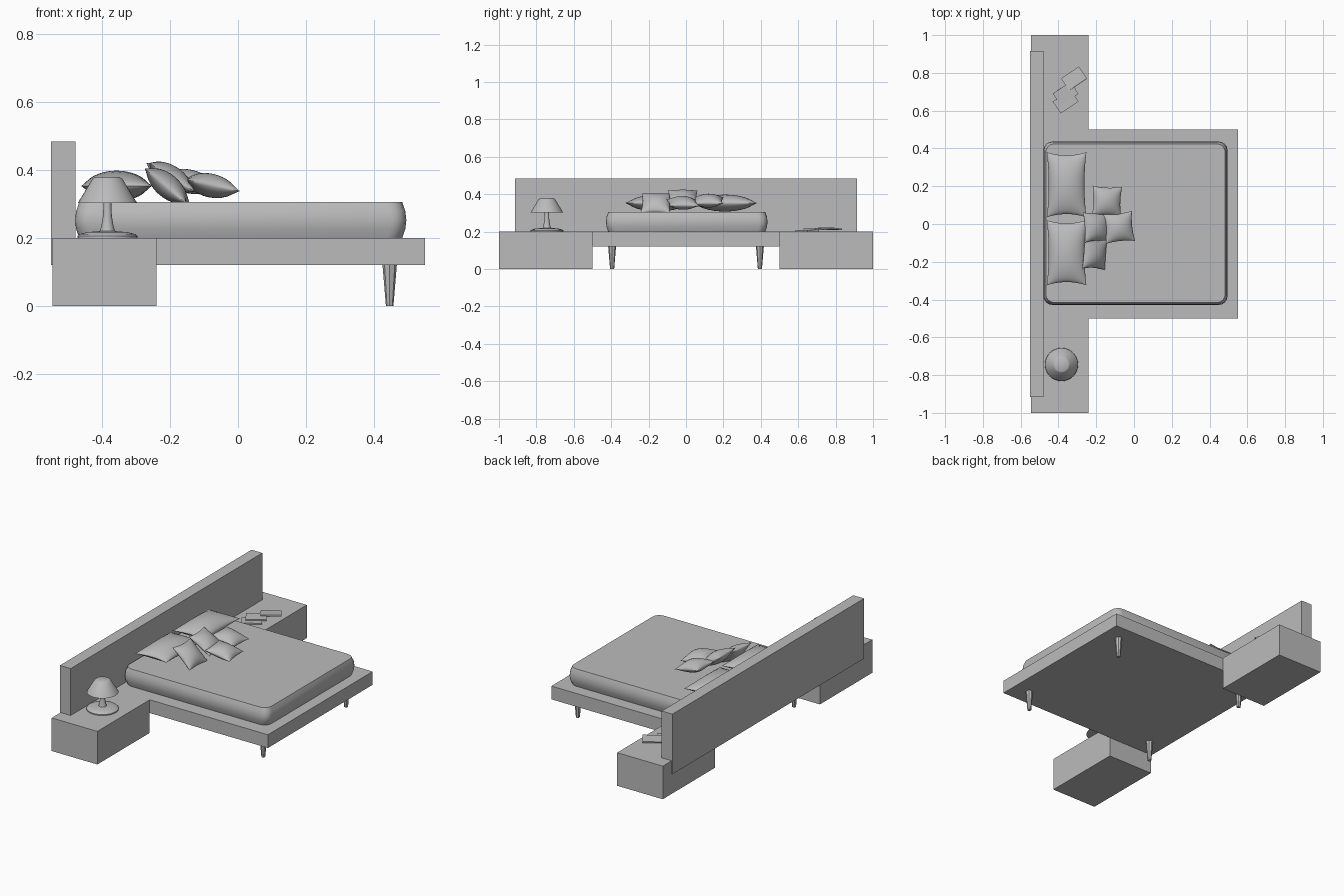
import bpy, bmesh, math
from mathutils import Matrix, Euler

cube = bpy.data.objects.get("Cube")
if cube:
    bpy.data.objects.remove(cube, do_unlink=True)

GREY = (0.5, 0.5, 0.5, 1.0)
grey = bpy.data.materials.new("plain_grey")
grey.use_nodes = True
grey.diffuse_color = GREY
grey.node_tree.nodes["Principled BSDF"].inputs["Base Color"].default_value = GREY


def finish(name, bm, smooth=None):
    """Turn a bmesh into a named object, smooth below the given angle."""
    bmesh.ops.recalc_face_normals(bm, faces=bm.faces)
    mesh = bpy.data.meshes.new(name)
    bm.to_mesh(mesh)
    bm.free()
    mesh.materials.append(grey)
    obj = bpy.data.objects.new(name, mesh)
    bpy.context.collection.objects.link(obj)
    if smooth:
        bpy.ops.object.select_all(action='DESELECT')
        obj.select_set(True)
        bpy.context.view_layer.objects.active = obj
        bpy.ops.object.shade_smooth_by_angle(angle=math.radians(smooth))
    return obj


def box(name, x, y, z):
    """Box given by its (low, high) range on each axis."""
    bm = bmesh.new()
    bmesh.ops.create_cube(bm, size=1)
    for v in bm.verts:
        v.co = [r[0] if c < 0 else r[1] for c, r in zip(v.co, (x, y, z))]
    return finish(name, bm)


def loft(name, rings, smooth=None):
    """Skin a stack of equal-length rings and cap both ends."""
    bm = bmesh.new()
    loops = [[bm.verts.new(p) for p in ring] for ring in rings]
    n = len(loops[0])
    for a, b in zip(loops, loops[1:]):
        for i in range(n):
            j = (i + 1) % n
            bm.faces.new((a[i], a[j], b[j], b[i]))
    bm.faces.new(loops[0])
    bm.faces.new(loops[-1])
    return finish(name, bm, smooth)


def turned(name, centre, profile, sides, smooth=None):
    """Round part from (radius, height) pairs."""
    turn = [math.tau * i / sides for i in range(sides)]
    return loft(name, [[(centre[0] + r * math.cos(a), centre[1] + r * math.sin(a), z)
                        for a in turn] for r, z in profile], smooth)


def pillow(name, size, centre, tilt=(0, 0, 0), pinch=0.1, n=16):
    """Two domed sheets joined at a pinched seam."""
    bm = bmesh.new()
    for side in (1, -1):
        grid = []
        for i in range(n + 1):
            row = []
            for j in range(n + 1):
                u = -math.cos(math.pi * i / n)
                v = -math.cos(math.pi * j / n)
                dome = max(0, (1 - u * u) * (1 - v * v)) ** 0.6
                row.append(bm.verts.new((
                    size[0] / 2 * u * (1 - pinch * (1 - v * v)),
                    size[1] / 2 * v * (1 - pinch * (1 - u * u)),
                    side * size[2] / 2 * dome)))
            grid.append(row)
        for i in range(n):
            for j in range(n):
                bm.faces.new((grid[i][j], grid[i + 1][j],
                              grid[i + 1][j + 1], grid[i][j + 1]))
    bmesh.ops.remove_doubles(bm, verts=bm.verts, dist=1e-5)
    turn = Euler([math.radians(a) for a in tilt]).to_matrix().to_4x4()
    bm.transform(Matrix.Translation(centre) @ turn)
    return finish(name, bm, 50)


# Bed frame, headboard and nightstands
box("bed_base", (-0.55, 0.55), (-0.5, 0.5), (0.12, 0.2))
box("headboard", (-0.55, -0.478), (-0.915, 0.915), (0.12, 0.483))
box("right_nightstand", (-0.545, -0.24), (-1, -0.5), (0, 0.2))
box("left_nightstand", (-0.545, -0.24), (0.5, 1), (0, 0.2))

# Tapered legs
for end, x in (("head", -0.446), ("foot", 0.446)):
    for side, y in (("right", -0.395), ("left", 0.395)):
        turned(f"{end}_{side}_leg", (x, y), [(0.011, 0), (0.021, 0.12)], 8)


# Mattress with rounded corners and bulging sides
def rounded_ring(inset, z, radius=0.045, steps=4):
    ring = []
    hx, hy = 0.487 - inset, 0.432 - inset
    for k, (sx, sy) in enumerate(((1, 1), (-1, 1), (-1, -1), (1, -1))):
        for s in range(steps + 1):
            a = math.pi / 2 * (k + s / steps)
            ring.append((0.008 + sx * (hx - radius) + radius * math.cos(a),
                         0.004 + sy * (hy - radius) + radius * math.sin(a), z))
    return ring


loft("mattress", [rounded_ring(i, z) for i, z in (
    (0.012, 0.2), (0.003, 0.226), (0, 0.252), (0.003, 0.279), (0.012, 0.305))], 35)

# Sleeping pillows
pillow("left_pillow", (0.21, 0.345, 0.09), (-0.357, 0.208, 0.353))
pillow("right_pillow", (0.21, 0.345, 0.09), (-0.357, -0.152, 0.353))

# Throw cushions
cushion = (0.16, 0.16, 0.07)
pillow("left_cushion", cushion, (-0.143, 0.12, 0.366), (0, 12, -2))
pillow("front_cushion", cushion, (-0.08, -0.018, 0.354), (0, 12, 6))
pillow("middle_cushion", cushion, (-0.198, -0.015, 0.378), (0, 32, 3))
pillow("right_cushion", cushion, (-0.208, -0.16, 0.353), (0, 40, -4))

# Table lamp
lamp = (-0.384, -0.744)
turned("lamp_base", lamp, [(0.088, 0.2), (0.088, 0.206), (0.082, 0.211), (0.06, 0.217),
                           (0.022, 0.22), (0.018, 0.235), (0.013, 0.265),
                           (0.011, 0.31)], 32, 35)
turned("lamp_shade", lamp, [(0.087, 0.303), (0.044, 0.374), (0.036, 0.379)], 32, 35)

# Loose pile of books
for name, spot, tilt in (("bottom_book", (-0.362, 0.648, 0.205), (0, 0, 34)),
                         ("middle_book", (-0.362, 0.69, 0.213), (2, 0, 33)),
                         ("top_book", (-0.318, 0.77, 0.216), (-5, 0, 34))):
    book = box(name, (-0.057, 0.057), (-0.038, 0.038), (-0.004, 0.004))
    book.location = spot
    book.rotation_euler = [math.radians(a) for a in tilt]
